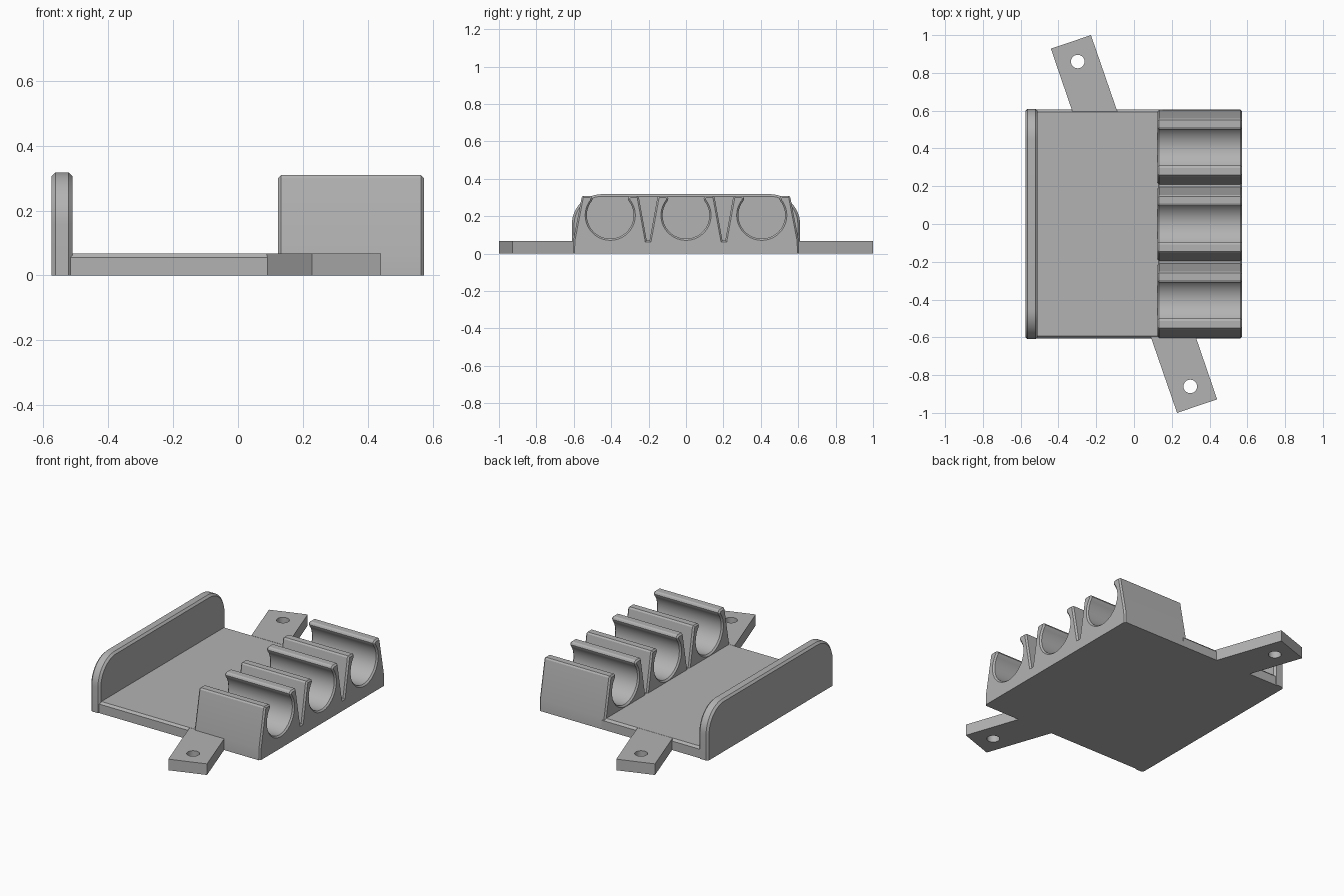
import bpy, bmesh, math
from mathutils import Vector

if "Cube" in bpy.data.objects:
    bpy.data.objects.remove(bpy.data.objects["Cube"])

grey = bpy.data.materials.new("grey plastic")
grey.diffuse_color = (0.45, 0.45, 0.45, 1)
grey.use_nodes = True
grey.node_tree.nodes["Principled BSDF"].inputs["Base Color"].default_value = grey.diffuse_color


def prism(name, loops, depth, chamfer=0.0, keep=lambda e: True, smooth=False):
    """Extrude closed 3D loops (outline plus holes) along depth, chamfering chosen cap edges."""
    bm = bmesh.new()
    edges = []
    for loop in loops:
        vs = [bm.verts.new(p) for p in loop]
        edges += [bm.edges.new((vs[i], vs[(i + 1) % len(vs)])) for i in range(len(vs))]
    if len(loops) == 1:
        bm.faces.new(vs)
    else:
        bmesh.ops.triangle_fill(bm, edges=edges, use_beauty=True)
    caps = bm.faces[:]
    ext = bmesh.ops.extrude_face_region(bm, geom=caps, use_keep_orig=True)
    moved = [g for g in ext["geom"] if isinstance(g, bmesh.types.BMVert)]
    bmesh.ops.translate(bm, verts=moved, vec=depth)
    bmesh.ops.recalc_face_normals(bm, faces=bm.faces)
    if chamfer:
        d = Vector(depth).normalized()
        rim = [e for e in bm.edges if len(e.link_faces) == 2
               and sum(abs(f.normal.dot(d)) > 0.99 for f in e.link_faces) == 1 and keep(e)]
        bmesh.ops.bevel(bm, geom=rim, offset=chamfer, segments=1, affect='EDGES',
                        clamp_overlap=True)
    me = bpy.data.meshes.new(name)
    bm.to_mesh(me)
    bm.free()
    me.materials.append(grey)
    ob = bpy.data.objects.new(name, me)
    bpy.context.collection.objects.link(ob)
    if smooth:
        bpy.ops.object.select_all(action='DESELECT')
        ob.select_set(True)
        bpy.context.view_layer.objects.active = ob
        bpy.ops.object.shade_smooth_by_angle(angle=math.radians(25))
    return ob


def arc(cx, cy, r, a0, a1, n):
    return [(cx + r * math.cos(math.radians(a0 + (a1 - a0) * i / n)),
             cy + r * math.sin(math.radians(a0 + (a1 - a0) * i / n))) for i in range(n + 1)]


def off_floor(e):
    return max(v.co.z for v in e.verts) > 0.01


# Base plate with chamfered long top edges
plate = [(-0.605, 0), (0.605, 0), (0.605, 0.055), (0.593, 0.068), (-0.593, 0.068), (-0.605, 0.055)]
prism("base_plate", [[(-0.54, y, z) for y, z in plate]], (0.69, 0, 0))

# Side wall with rounded upper corners
wall = ([(-0.61, 0), (0.61, 0)] + arc(0.45, 0.158, 0.16, 0, 90, 12)
        + arc(-0.45, 0.158, 0.16, 90, 180, 12))
prism("side_wall", [[(-0.575, y, z) for y, z in wall]], (0.065, 0, 0), 0.012, off_floor, True)

# Clip block: three open round cradles separated by V grooves
half = arc(0, 0.205, 0.125, -90, 39, 18)
half += [(0.094, 0.294), (0.099, 0.304), (0.108, 0.309), (0.146, 0.309), (0.153, 0.300), (0.195, 0.07)]
clip = [(-y, z) for y, z in reversed(half[1:])] + half
profile = [(-0.605, 0)]
for c in (-0.405, 0, 0.405):
    profile += [(c + y, z) for y, z in clip]
profile += [(0.605, 0)]
# Straight lower ends on the outermost sides
profile[1] = (-0.603, 0.07)
profile[-2] = (0.603, 0.07)
prism("clip_block", [[(0.124, y, z) for y, z in profile]], (0.449, 0, 0), 0.011, off_floor, True)

# Slanted mounting tabs with screw holes, one turned half a circle from the other
tab = [(-0.44, 0.928), (-0.228, 1.0), (-0.088, 0.595), (-0.326, 0.595)]
hole = arc(-0.298, 0.86, 0.036, 0, 345, 23)
for s, name in ((1, "back_mounting_tab"), (-1, "front_mounting_tab")):
    prism(name, [[(s * x, s * y, 0) for x, y in loop] for loop in (tab, hole)],
          (0, 0, 0.068), smooth=True)
